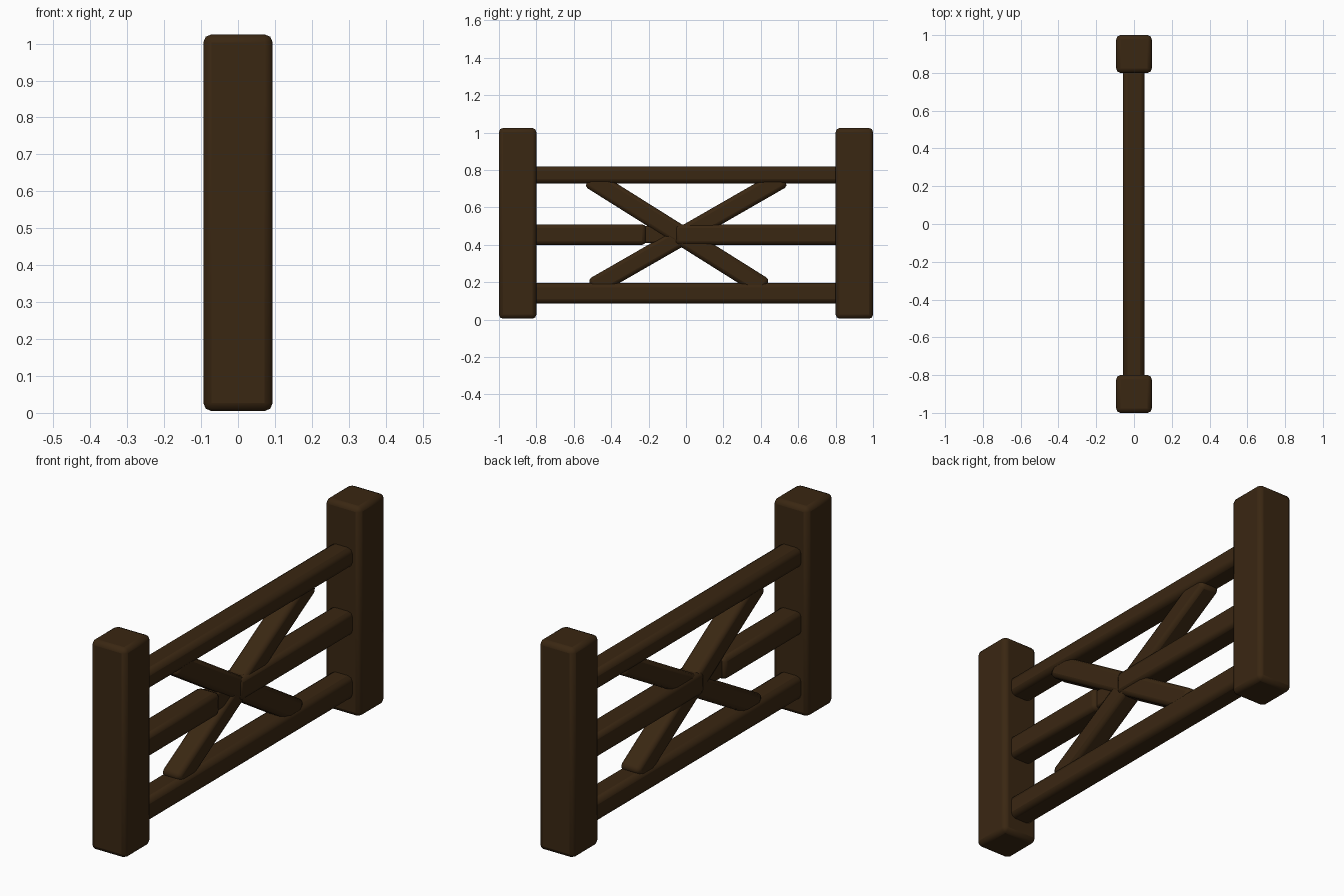
import bpy, math

if "Cube" in bpy.data.objects:
    bpy.data.objects.remove(bpy.data.objects["Cube"])

wood = bpy.data.materials.new("dark_brown_wood")
wood.diffuse_color = (0.042, 0.020, 0.006, 1)
wood.use_nodes = True
wood.node_tree.nodes["Principled BSDF"].inputs["Base Color"].default_value = wood.diffuse_color


def timber(name, center, size, bevel, tilt=0.0, segments=2):
    """Bevelled, softly shaded wooden beam, tilted about the x axis."""
    bpy.ops.mesh.primitive_cube_add(size=1, location=center)
    ob = bpy.context.object
    ob.name = name
    ob.scale = size
    bpy.ops.object.transform_apply(location=False, rotation=False, scale=True)
    ob.rotation_euler.x = tilt
    mod = ob.modifiers.new("worn_edges", 'BEVEL')
    mod.width = bevel
    mod.segments = segments
    ob.data.materials.append(wood)
    bpy.ops.object.shade_smooth_by_angle(angle=math.radians(50))
    return ob


def span(name, y0, y1, z0, z1, depth, bevel):
    """Horizontal rail between two y positions."""
    return timber(name, (-0.002, (y0 + y1) / 2, (z0 + z1) / 2),
                  (depth, y1 - y0, z1 - z0), bevel)


def brace(name, start, end, width, depth):
    """Diagonal brace between two (y, z) points."""
    dy, dz = end[0] - start[0], end[1] - start[1]
    center = (-0.002, (start[0] + end[0]) / 2, (start[1] + end[1]) / 2)
    return timber(name, center, (depth, math.hypot(dy, dz), width),
                  0.02, math.atan2(dz, dy))


# End posts
for side, label in ((-1, "front"), (1, "back")):
    timber(label + "_post", (0, side * 0.9, 0.515), (0.188, 0.2, 1.02), 0.022)

# Horizontal rails, let into the posts
span("bottom_rail", -0.85, 0.85, 0.087, 0.197, 0.114, 0.024)
span("top_rail", -0.85, 0.85, 0.728, 0.820, 0.114, 0.024)

# Middle rail: a longer and a shorter piece with a recessed joint
span("middle_rail_front", -0.85, -0.215, 0.4, 0.51, 0.114, 0.02)
span("middle_rail_back", -0.06, 0.85, 0.4, 0.51, 0.114, 0.02)
span("middle_rail_joint", -0.24, 0.0, 0.41, 0.5, 0.08, 0.01)

# Crossed braces
brace("falling_brace", (-0.515, 0.757), (0.42, 0.17), 0.105, 0.104)
brace("rising_brace", (-0.5, 0.171), (0.52, 0.757), 0.1, 0.1)
